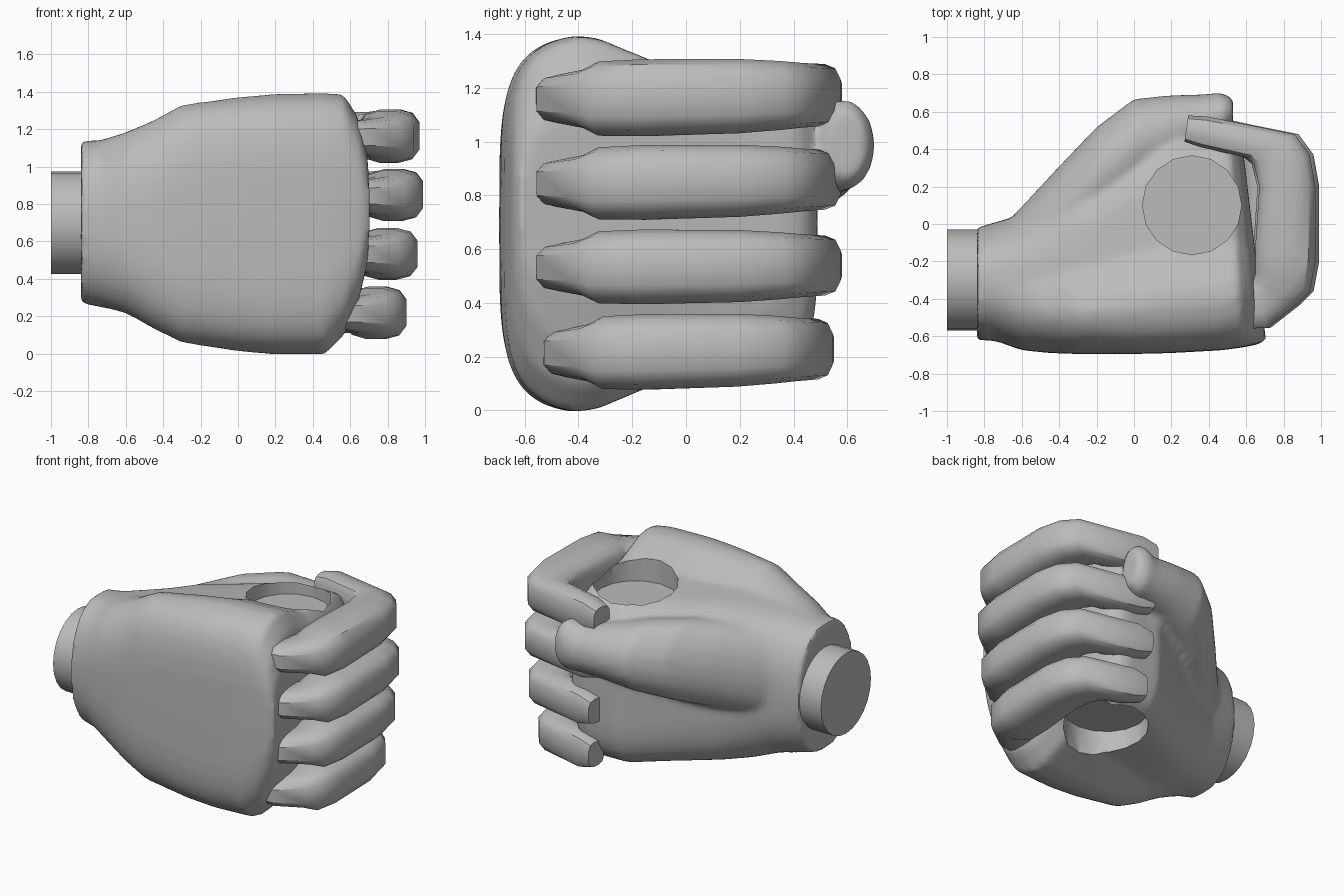
import bpy, bmesh, math
from mathutils import Vector

if "Cube" in bpy.data.objects:
    bpy.data.objects.remove(bpy.data.objects["Cube"])

grey = bpy.data.materials.new("plain grey")
grey.use_nodes = True
grey.diffuse_color = (0.5, 0.5, 0.5, 1)
grey.node_tree.nodes["Principled BSDF"].inputs["Base Color"].default_value = grey.diffuse_color


def spow(v, p):
    return math.copysign(abs(v) ** p, v)


def loft(bm, rings):
    """Skin a list of equal point rings and cap both ends."""
    loops = [[bm.verts.new(p) for p in ring] for ring in rings]
    n = len(loops[0])
    for a, b in zip(loops, loops[1:]):
        for i in range(n):
            j = (i + 1) % n
            bm.faces.new((a[i], a[j], b[j], b[i]))
    bm.faces.new(loops[0][::-1])
    bm.faces.new(loops[-1])


def add_object(name, bm):
    bmesh.ops.recalc_face_normals(bm, faces=bm.faces)
    mesh = bpy.data.meshes.new(name)
    bm.to_mesh(mesh)
    bm.free()
    mesh.materials.append(grey)
    obj = bpy.data.objects.new(name, mesh)
    bpy.context.collection.objects.link(obj)
    return obj


def smooth(obj, angle):
    bpy.ops.object.select_all(action='DESELECT')
    obj.select_set(True)
    bpy.context.view_layer.objects.active = obj
    bpy.ops.object.shade_smooth_by_angle(angle=math.radians(angle))


def bake(obj):
    """Replace the mesh by its modified result."""
    dg = bpy.context.evaluated_depsgraph_get()
    obj.data = bpy.data.meshes.new_from_object(obj.evaluated_get(dg))
    obj.modifiers.clear()


def disc(x, y, z, ry, rz, n):
    return [(x, y + ry * math.cos(a), z + rz * math.sin(a))
            for a in (math.tau * i / n for i in range(n))]


# Palm: x, front y, back y, bottom z, top z, squareness, taper, end skew
palm_stations = [
    (-.84, -.62, -.02, .27, 1.14, .9, 0, 0),
    (-.74, -.625, .01, .25, 1.14, .85, 0, 0),
    (-.6, -.675, .05, .2, 1.2, .75, .05, 0),
    (-.45, -.69, .12, .11, 1.27, .65, .12, 0),
    (-.3, -.695, .2, .04, 1.35, .55, .18, 0),
    (0, -.695, .38, 0, 1.385, .46, .2, 0),
    (.2, -.69, .48, -.015, 1.4, .43, .18, 0),
    (.47, -.675, .49, -.015, 1.405, .44, .18, .03),
    (.58, -.66, .48, .08, 1.4, .48, .18, .07),
    (.66, -.645, .44, .24, 1.29, .54, .16, .1),
    (.705, -.62, .38, .42, 1.12, .6, .14, .12),
]


def palm_ring(x, yf, yb, z0, z1, p, k, skew, n=48):
    ring = []
    for i in range(n):
        a = math.tau * i / n
        t = .5 + .5 * spow(math.cos(a), p)
        e = min(1, max(0, (t - .22) / .33))
        s = spow(math.sin(a), p) * (1 - k * e * e * (3 - 2 * e))
        ring.append((x - skew * t, yf + (yb - yf) * t,
                     (z0 + z1) / 2 + (z1 - z0) / 2 * s))
    return ring


# Thumb: centre x, y, z and radii in y and z
thumb_stations = [
    (-.65, -.16, .78, .2, .28), (-.4, .06, .87, .25, .28),
    (-.2, .25, .93, .27, .27), (0, .41, .97, .26, .235),
    (.2, .49, .975, .2, .19), (.38, .55, .97, .145, .16),
    (.47, .585, .99, .12, .175), (.53, .595, .99, .075, .13),
]
bm = bmesh.new()
loft(bm, [palm_ring(*s) for s in palm_stations])
loft(bm, [disc(*s, 20) for s in thumb_stations])
hand = add_object("palm_and_thumb", bm)

# Blend palm and thumb into one skin
mod = hand.modifiers.new("blend", 'REMESH')
mod.mode = 'VOXEL'
mod.voxel_size = .022
mod = hand.modifiers.new("soften", 'SMOOTH')
mod.iterations = 7
bake(hand)

# Round grip sockets in the top and underside
for name, z in (("top_socket_cutter", 1.65), ("lower_socket_cutter", -.24)):
    bm = bmesh.new()
    bmesh.ops.create_cone(bm, cap_ends=True, segments=16, radius1=.265,
                          radius2=.265, depth=1)
    bmesh.ops.translate(bm, vec=(.31, .1, z), verts=bm.verts)
    cutter = add_object(name, bm)
    cutter.hide_render = True
    mod = hand.modifiers.new(name, 'BOOLEAN')
    mod.operation = 'DIFFERENCE'
    mod.solver = 'EXACT'
    mod.object = cutter
bake(hand)
for name in ("top_socket_cutter", "lower_socket_cutter"):
    bpy.data.objects.remove(bpy.data.objects[name])
smooth(hand, 35)

# Wrist peg
bm = bmesh.new()
loft(bm, [disc(x, -.3, .7, .27, .275, 24) for x in (-1, -.78)])
smooth(add_object("wrist_peg", bm), 30)

# Fingers: inner x, y, outer x, y, half width and share of tip shift
finger_stations = [
    (.58, -.33, .6, -.56, .085, 0), (.62, -.33, .72, -.555, .09, 0),
    (.65, -.3, .88, -.43, .108, 0), (.66, -.26, .95, -.36, .138, 0),
    (.66, -.1, .98, -.2, .143, 0), (.68, .2, .98, .2, .138, 0),
    (.65, .32, .95, .37, .128, 0), (.61, .355, .87, .48, .12, 0),
    (.37, .41, .4, .575, .115, 1), (.28, .44, .3, .58, .085, 1),
]
# Rounded finger profile: depth, width
half = [(0, .55), (.1, .84), (.35, 1), (.65, 1), (.88, .86), (1, .5)]
profile = half + [(d, -w) for d, w in reversed(half)]


def finger(name, z, dx, reach, width, lean, tip):
    rings = []
    for ix, iy, ox, oy, h, share in finger_stations:
        shift = dx + tip * share
        a = Vector((ix + shift, iy * reach, z))
        b = Vector((ox + shift, oy * reach, z))
        rings.append([a.lerp(b, t) + Vector((0, 0, s * h * width + lean * iy))
                      for t, s in profile])
    bm = bmesh.new()
    loft(bm, rings)
    smooth(add_object(name, bm), 38)


finger("index_finger", 1.165, -.01, 1, 1, .02, 0)
finger("middle_finger", .85, .01, 1, .97, .02, 0)
finger("ring_finger", .535, -.02, 1, .97, .01, .05)
finger("little_finger", .22, -.08, .95, .98, .02, .13)
